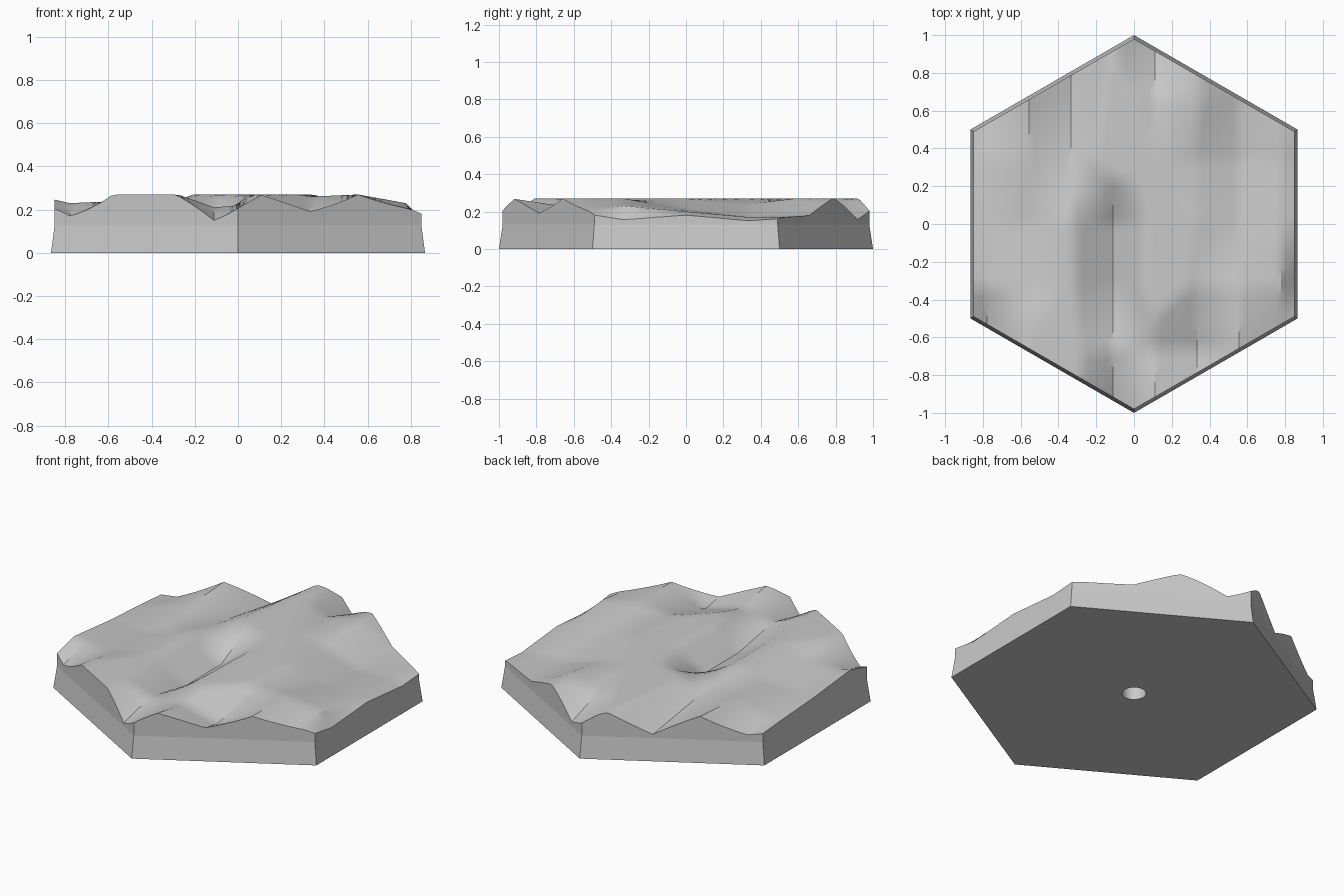
import bpy
import bmesh
from math import cos, sin, pi, radians
from mathutils import Vector

if "Cube" in bpy.data.objects:
    bpy.data.objects.remove(bpy.data.objects["Cube"], do_unlink=True)

TOP_SCALE = 0.98      # upper hexagon relative to the foot
RIM = 0.13            # height where the bevelled foot ends
CEILING = 0.27        # hills are levelled off here
SOCKET = 0.065        # radius of the hole underneath
COLS, ROWS, FINE = 9, 6, 7

# Hill heights in hundredths, rows from back to front, columns from -x to +x
HILLS = [
    (18, 17, 27, 12, 27, 13, 26, 18, 16, 18),
    (20, 15, 27, 17, 30, 24, 28, 18, 17, 18),
    (18, 20, 25, 22, 31, 28, 24, 17, 17, 11),
    (22, 21, 22, 28, 15, 30, 27, 21, 20, 14),
    (28, 23, 24, 28, 15, 31, 26, 27, 23, 0),
    (22, 13, 29, 29, 21, 23, 17, 27, 19, 25),
    (24, 14, 28, 30, 13, 28, 23, 27, 20, 16),
]


def height(x, y):
    """Blend the four surrounding hill heights."""
    u = min(max((x + 1) / 2 * COLS, 0), COLS - 0.0001)
    v = min(max((1 - y) / 2 * ROWS, 0), ROWS - 0.0001)
    i, j = int(u), int(v)
    u, v = u - i, v - j
    back = HILLS[j][i] * (1 - u) + HILLS[j][i + 1] * u
    front = HILLS[j + 1][i] * (1 - u) + HILLS[j + 1][i + 1] * u
    return min((back * (1 - v) + front * v) / 100, CEILING)


def extrude_rim(bm, edges, move):
    """Extrude a loop of edges, move the new loop and return its edges."""
    geom = bmesh.ops.extrude_edge_only(bm, edges=edges)["geom"]
    for v in geom:
        if isinstance(v, bmesh.types.BMVert):
            v.co = move(v.co)
    loop = [e for e in geom if isinstance(e, bmesh.types.BMEdge) and e.is_boundary]
    for e in loop:
        e.smooth = False
    return loop


def onto_socket(co):
    return Vector((co.x, co.y, 0)).normalized() * SOCKET


bm = bmesh.new()

# Ground sheet trimmed to a hexagon
bmesh.ops.create_grid(bm, x_segments=COLS * FINE, y_segments=ROWS * FINE, size=1)
for k in range(6):
    normal = Vector((cos(k * pi / 3), sin(k * pi / 3), 0))
    bmesh.ops.bisect_plane(
        bm, geom=bm.verts[:] + bm.edges[:] + bm.faces[:], dist=0.00001,
        plane_co=normal * cos(pi / 6) * TOP_SCALE, plane_no=normal, clear_outer=True)
bmesh.ops.remove_doubles(bm, verts=bm.verts[:], dist=0.0005)
for v in bm.verts:
    v.co.z = height(v.co.x, v.co.y)

# Upright upper wall, then the flared foot
rim = [e for e in bm.edges if e.is_boundary]
rim = extrude_rim(bm, rim, lambda c: Vector((c.x, c.y, RIM)))
rim = extrude_rim(bm, rim, lambda c: Vector((c.x / TOP_SCALE, c.y / TOP_SCALE, 0)))

# Underside drawn in to a shallow round socket
rim = extrude_rim(bm, rim, onto_socket)
rim = extrude_rim(bm, rim, lambda c: Vector((c.x, c.y, 0.1)))
bmesh.ops.holes_fill(bm, edges=rim, sides=0)
bmesh.ops.recalc_face_normals(bm, faces=bm.faces[:])

mesh = bpy.data.meshes.new("terrain_tile")
bm.to_mesh(mesh)
bm.free()
tile = bpy.data.objects.new("terrain_tile", mesh)
bpy.context.collection.objects.link(tile)

# Plain grey stone
GREY = (0.59, 0.59, 0.59, 1)
stone = bpy.data.materials.new("stone_grey")
stone.use_nodes = True
stone.diffuse_color = GREY
stone.node_tree.nodes["Principled BSDF"].inputs["Base Color"].default_value = GREY
mesh.materials.append(stone)

# Soft hills, crisp edges
bpy.ops.object.select_all(action="DESELECT")
tile.select_set(True)
bpy.context.view_layer.objects.active = tile
bpy.ops.object.shade_smooth_by_angle(angle=radians(30), keep_sharp_edges=True)
